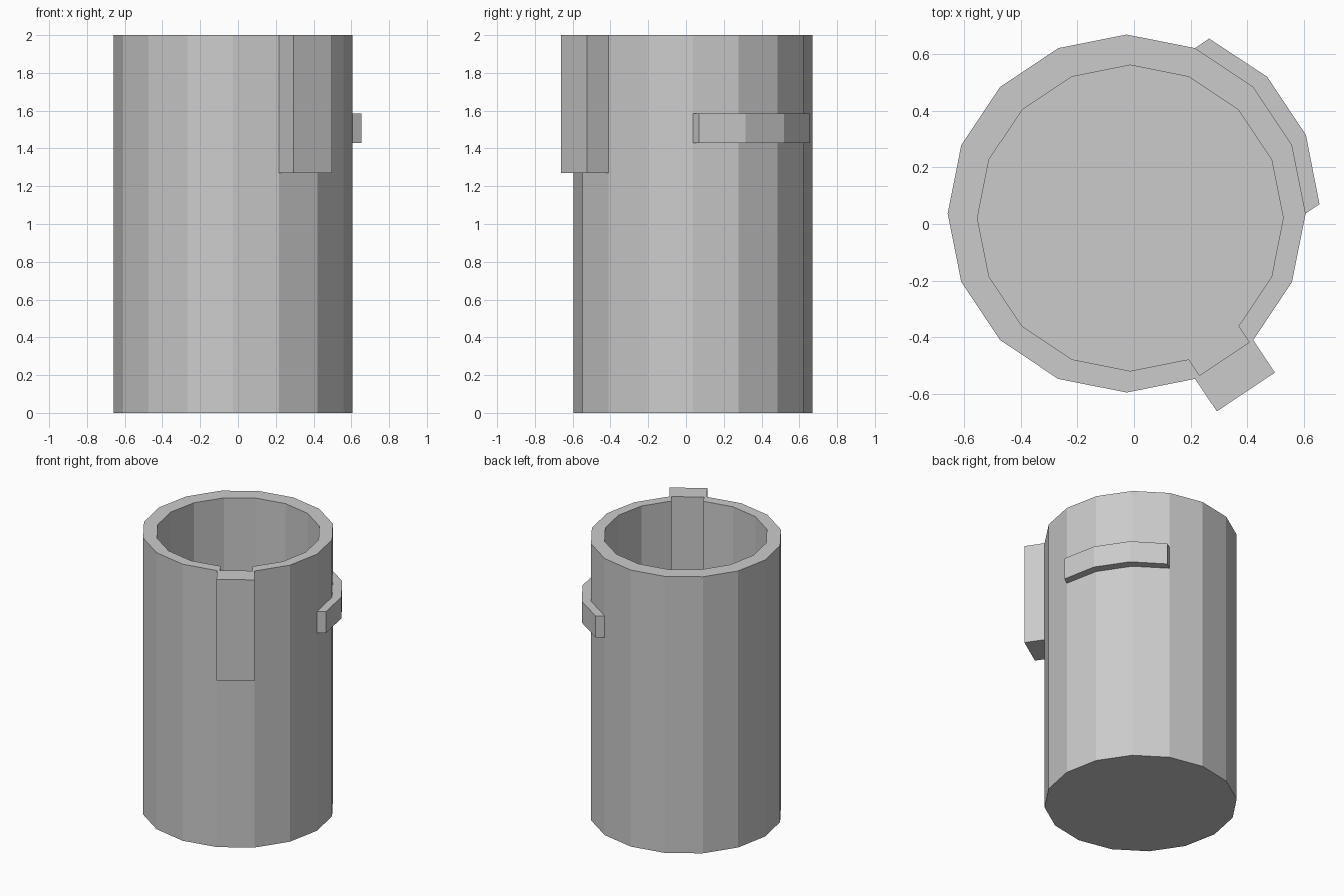
import bpy, bmesh
from math import cos, sin, radians
from mathutils import Vector

if "Cube" in bpy.data.objects:
    bpy.data.objects.remove(bpy.data.objects["Cube"])

STEP = 22.5
OUT_C, OUT_R = Vector((-0.026, 0.037)), 0.632
IN_C, IN_R = Vector((-0.013, 0.021)), 0.54
KEY = radians(-56.25)                       # direction of the key rib
KEY_DIR = Vector((cos(KEY), sin(KEY)))


def ring(c, r, first=0, count=16):
    return [c + r * Vector((cos(radians(STEP * i)), sin(radians(STEP * i))))
            for i in range(first, first + count)]


def prism(name, outline, z0, z1):
    """Extrude a counter-clockwise outline from z0 to z1."""
    bm = bmesh.new()
    face = bm.faces.new([bm.verts.new((p[0], p[1], z0)) for p in outline])
    top = bmesh.ops.extrude_face_region(bm, geom=[face], use_keep_orig=True)
    verts = [v for v in top["geom"] if isinstance(v, bmesh.types.BMVert)]
    bmesh.ops.translate(bm, verts=verts, vec=(0, 0, z1 - z0))
    bmesh.ops.recalc_face_normals(bm, faces=bm.faces)
    mesh = bpy.data.meshes.new(name)
    bm.to_mesh(mesh)
    bm.free()
    obj = bpy.data.objects.new(name, mesh)
    bpy.context.collection.objects.link(obj)
    return obj


def boolean(target, tool, operation):
    mod = target.modifiers.new(operation, 'BOOLEAN')
    mod.object, mod.operation, mod.solver = tool, operation, 'EXACT'
    bpy.context.view_layer.objects.active = target
    bpy.ops.object.modifier_apply(modifier=mod.name)
    bpy.data.objects.remove(tool)


# Sixteen-sided cup body
body = prism("cup_body", ring(OUT_C, OUT_R), 0, 2)

# Key rib on the upper part of one wall face
a, b = ring(OUT_C, OUT_R, 13, 2)
rib = prism("key_rib", [a - KEY_DIR * 0.2, a + KEY_DIR * 0.138,
                        b + KEY_DIR * 0.138, b - KEY_DIR * 0.2], 1.27, 2)
boolean(body, rib, 'UNION')

# Cavity with a keyway running down to the floor, cut through rib and body
inner = ring(IN_C, IN_R, -2, 16)            # ends at the face under the rib
cavity = prism("cavity_cutter", inner + [inner[-1] + KEY_DIR * 0.068,
                                         inner[0] + KEY_DIR * 0.068], 0.1, 2.2)
cavity.hide_render = True
boolean(body, cavity, 'DIFFERENCE')

# Curved catch wrapping three wall faces
wall = ring(OUT_C, OUT_R, 0, 4)
catch_outer = [(0.655, 0.07), (0.607, 0.315), (0.47, 0.52), (0.265, 0.655)]
prism("side_catch", catch_outer + wall[::-1], 1.43, 1.585)
